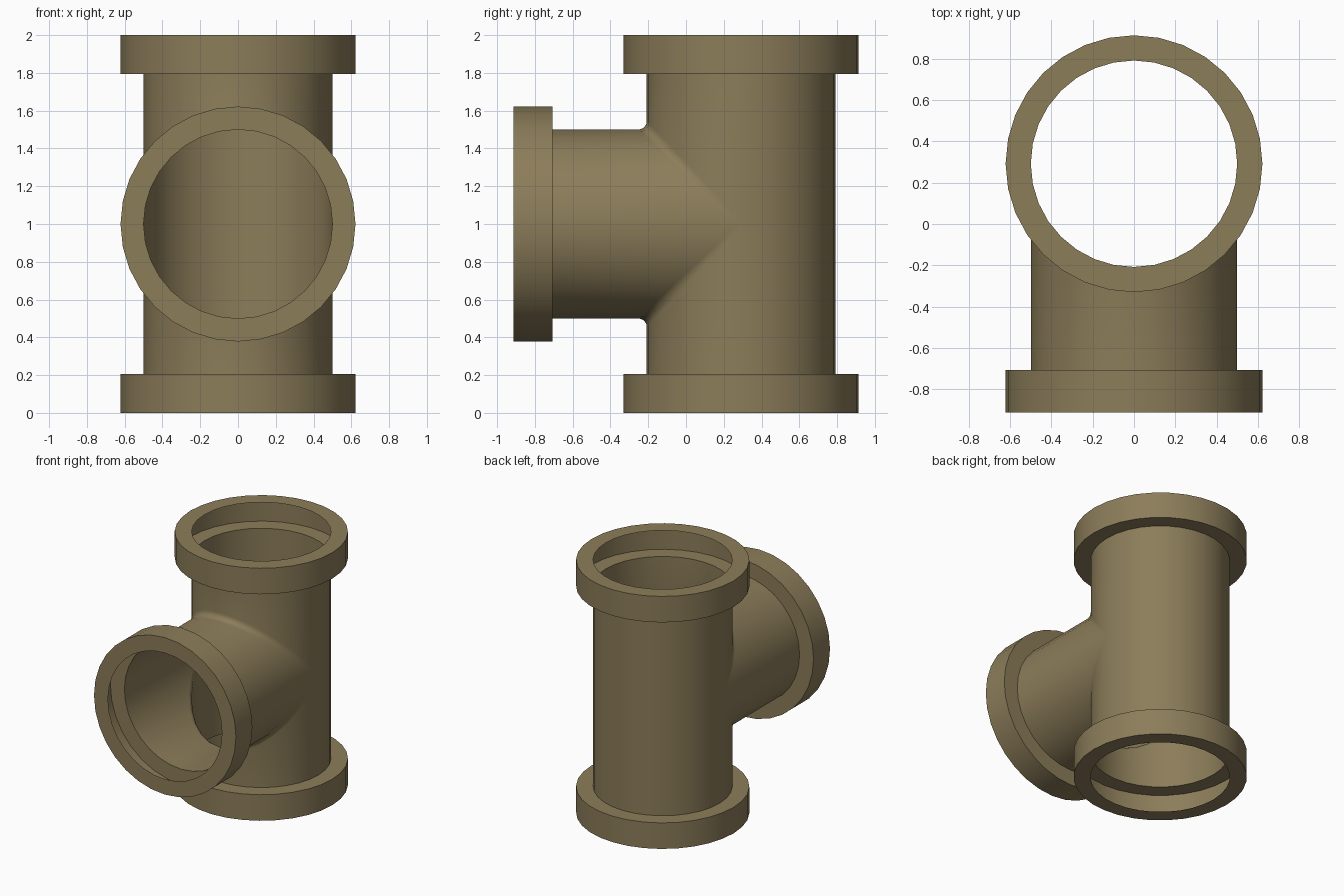
import bpy, bmesh, math

if "Cube" in bpy.data.objects:
    bpy.data.objects.remove(bpy.data.objects["Cube"])

SIDES = 32          # facets around each pipe
R, RF = 0.5, 0.622  # pipe and collar radius
CY = 0.292          # y of the upright pipe's axis
END = -0.914        # y of the branch mouth
LIP = 0.206         # collar length
FILLET = 0.045

bm = bmesh.new()


def sheet(columns):
    """Skin neighbouring columns of points with quads."""
    cols = [[bm.verts.new(p) for p in c] for c in columns]
    for a, b in zip(cols, cols[1:]):
        for i in range(len(a) - 1):
            bm.faces.new((a[i], a[i + 1], b[i + 1], b[i]))


def collar(end, inward):
    """Thin-walled collar profile (radius, position), from pipe to open mouth."""
    return [(R, end + inward * LIP), (RF, end + inward * LIP), (RF, end), (R, end)]


def front_column(a, s):
    """Branch mouth -> fillet -> upright pipe mouth; s = 1 upper, -1 lower."""
    sn, cs = math.sin(a), max(0.0, math.cos(a))
    pts = [(r * sn, y, 1 + s * r * cs) for r, y in reversed(collar(END, 1))]
    f = FILLET * math.sqrt(cs)
    ys, zs = CY - R * cs, R * cs
    for i in range(6):
        t = math.pi / 2 * i / 5
        pts.append((R * sn, ys - f + f * math.sin(t), 1 + s * (zs + f - f * math.cos(t))))
    pts += [(r * sn, CY - r * cs, 1 + s * z) for r, z in collar(1, -1)]
    return pts


def back_column(a):
    prof = [(r, 1 - z) for r, z in reversed(collar(1, -1))]
    prof += [(R, 1)] + [(r, 1 + z) for r, z in collar(1, -1)]
    return [(r * math.sin(a), CY - r * math.cos(a), z) for r, z in prof]


# front halves with the branch, then the plain back half
half = [-math.pi / 2 + 2 * math.pi * k / SIDES for k in range(SIDES // 2 + 1)]
for s in (1, -1):
    sheet([front_column(a, s) for a in half])
sheet([back_column(a + math.pi) for a in half])

# weld seams and face outwards
bmesh.ops.remove_doubles(bm, verts=bm.verts, dist=0.0005)
bmesh.ops.recalc_face_normals(bm, faces=bm.faces)
bm.normal_update()
back = max(bm.faces, key=lambda f: f.calc_center_median().y)
if back.normal.y < 0:
    bmesh.ops.reverse_faces(bm, faces=bm.faces)

mesh = bpy.data.meshes.new("pipe_tee")
bm.to_mesh(mesh)
bm.free()
tee = bpy.data.objects.new("pipe_tee", mesh)
bpy.context.collection.objects.link(tee)

# olive brown paint
mat = bpy.data.materials.new("olive_brown")
mat.diffuse_color = (0.262, 0.205, 0.102, 1)
mat.use_nodes = True
mat.node_tree.nodes["Principled BSDF"].inputs["Base Color"].default_value = mat.diffuse_color
mesh.materials.append(mat)

bpy.context.view_layer.objects.active = tee
tee.select_set(True)
bpy.ops.object.shade_smooth_by_angle(angle=math.radians(35))
